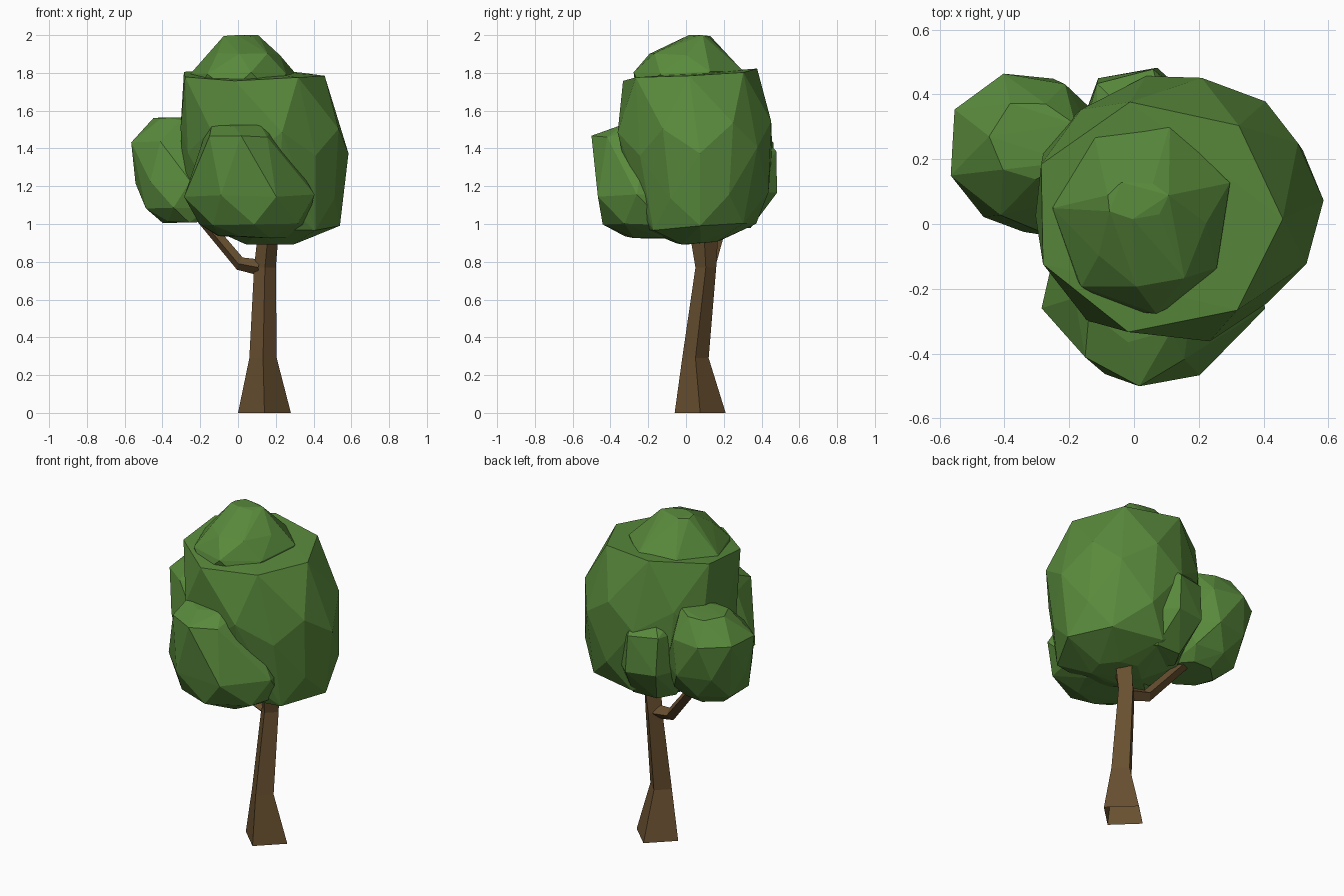
import bpy, bmesh, math, random
from mathutils import Vector

if "Cube" in bpy.data.objects:
    bpy.data.objects.remove(bpy.data.objects["Cube"])

random.seed(4)


def material(name, rgb):
    m = bpy.data.materials.new(name)
    m.diffuse_color = (*rgb, 1)
    m.use_nodes = True
    m.node_tree.nodes["Principled BSDF"].inputs["Base Color"].default_value = m.diffuse_color
    return m


LEAF = material("leaf green", (0.10, 0.255, 0.045))
BARK = material("bark brown", (0.14, 0.08, 0.03))


def finish(bm, name, mat):
    bmesh.ops.recalc_face_normals(bm, faces=bm.faces)
    me = bpy.data.meshes.new(name)
    bm.to_mesh(me)
    bm.free()
    me.materials.append(mat)
    ob = bpy.data.objects.new(name, me)
    bpy.context.collection.objects.link(ob)
    return ob


def blob(name, rings, sides=7, jitter=0.01, tilt=0.0):
    """Faceted leaf clump: hull of rings (z, x min, x max, y min, y max, turn)."""
    bm = bmesh.new()
    for z, x0, x1, y0, y1, turn in rings:
        for i in range(sides):
            a = math.tau * i / sides + math.radians(turn)
            j = [random.uniform(-jitter, jitter) for _ in range(3)]
            dy = (y1 - y0) / 2 * 1.03 * math.sin(a)
            bm.verts.new(((x0 + x1) / 2 + (x1 - x0) / 2 * 1.02 * math.cos(a) + j[0],
                          (y0 + y1) / 2 + dy + j[1],
                          z + tilt * dy + j[2] * 0.8))
    res = bmesh.ops.convex_hull(bm, input=bm.verts)
    junk = {v for v in res["geom_interior"] + res["geom_unused"]
            if isinstance(v, bmesh.types.BMVert)}
    bmesh.ops.delete(bm, geom=list(junk), context='VERTS')
    return finish(bm, name, LEAF)


def limb(name, loops):
    """Four-sided open limb through loops of corner points."""
    bm = bmesh.new()
    rows = [[bm.verts.new(p) for p in loop] for loop in loops]
    for a, b in zip(rows, rows[1:]):
        for i in range(4):
            k = (i + 1) % 4
            bm.faces.new((a[i], a[k], b[k], b[i]))
    return finish(bm, name, BARK)


# Trunk: diamond section, flared at the foot and leaning back, open below
def diamond(z, x0, x1, y0, y1):
    xm, ym = (x0 + x1) / 2, (y0 + y1) / 2
    return [(xm, y0, z), (x1, ym, z), (xm, y1, z), (x0, ym, z)]


limb("trunk", [diamond(0, 0.0, 0.28, -0.06, 0.21),
               diamond(0.29, 0.06, 0.205, -0.02, 0.12),
               diamond(0.77, 0.085, 0.2, 0.05, 0.16),
               diamond(0.95, 0.105, 0.215, 0.02, 0.17)])


# Side branch reaching into the left clump
def section(c, along, r):
    along = Vector(along).normalized()
    side = along.cross(Vector((0, 0, 1))).normalized()
    up = side.cross(along)
    return [Vector(c) + d * r for d in (side, up, -side, -up)]


limb("side_branch", [section((0.115, 0.105, 0.77), (-1, 0.2, 0.1), 0.042),
                     section((0.01, 0.125, 0.79), (-1, 0.25, 0.5), 0.036),
                     section((-0.2, 0.2, 1.04), (-0.7, 0.2, 0.7), 0.03)])

# Leaf clumps
crown = blob("leaf_crown", [(0.90, 0.03, 0.32, -0.05, 0.18, 10),
                            (0.985, -0.17, 0.53, -0.23, 0.37, 0),
                            (1.15, -0.28, 0.55, -0.28, 0.43, 25),
                            (1.38, -0.305, 0.575, -0.33, 0.46, 0),
                            (1.52, -0.305, 0.55, -0.36, 0.45, 28),
                            (1.79, -0.31, 0.46, -0.33, 0.38, 0)], tilt=0.07)
clumps = [
    blob("top_clump", [(1.70, -0.24, 0.27, -0.27, 0.30, 0),
                       (1.80, -0.25, 0.30, -0.28, 0.31, 20),
                       (1.90, -0.13, 0.21, -0.20, 0.20, 0),
                       (1.995, -0.09, 0.11, 0.01, 0.13, 10)]),
    blob("front_clump", [(0.93, -0.12, 0.24, -0.32, 0.08, 0),
                         (1.00, -0.20, 0.36, -0.44, 0.10, 15),
                         (1.15, -0.29, 0.40, -0.48, 0.10, 39),
                         (1.46, -0.18, 0.20, -0.50, -0.05, 13),
                         (1.52, -0.15, 0.18, -0.36, -0.05, 0)]),
    blob("back_clump", [(0.98, -0.10, 0.18, 0.10, 0.36, 0),
                        (1.17, -0.18, 0.22, 0.10, 0.49, 13),
                        (1.39, -0.16, 0.19, 0.10, 0.49, 13),
                        (1.48, -0.12, 0.15, 0.12, 0.40, 0)], sides=6),
    blob("left_clump", [(1.01, -0.40, -0.12, 0.02, 0.30, 10),
                        (1.08, -0.50, -0.08, -0.03, 0.38, 0),
                        (1.22, -0.54, -0.08, -0.03, 0.45, 26),
                        (1.43, -0.58, -0.12, 0.03, 0.47, 0),
                        (1.56, -0.45, -0.18, 0.14, 0.38, 20)])]

# Merge the clumps into one skin
for c in clumps:
    mod = crown.modifiers.new(c.name, 'BOOLEAN')
    mod.operation, mod.solver, mod.object = 'UNION', 'EXACT', c
bpy.context.view_layer.update()
skin = bpy.data.meshes.new_from_object(
    crown.evaluated_get(bpy.context.evaluated_depsgraph_get()))
crown.modifiers.clear()
crown.data = skin
for c in clumps:
    bpy.data.objects.remove(c)
